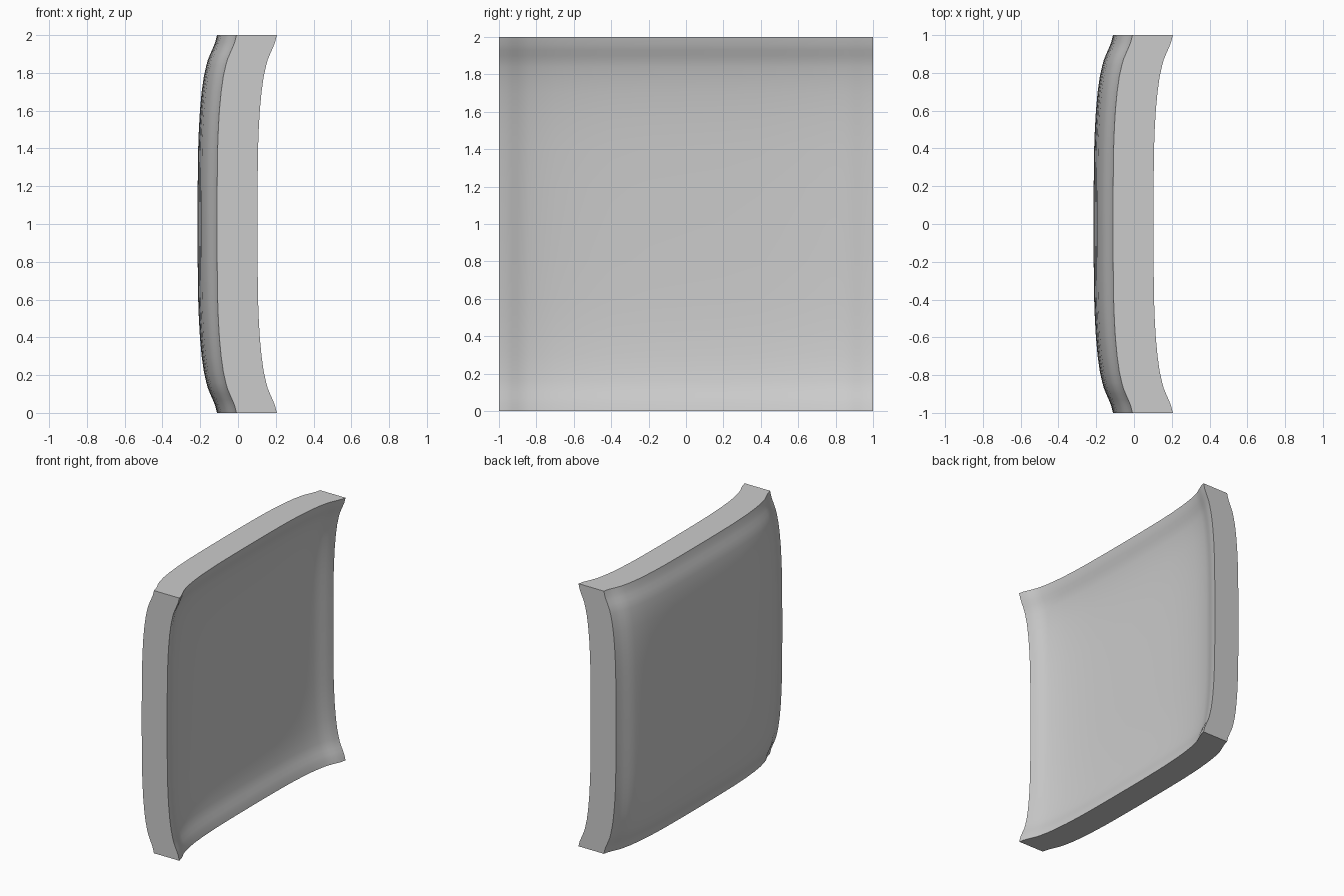
import bpy
import bmesh
from mathutils import Vector

cube = bpy.data.objects.get("Cube")
if cube:
    bpy.data.objects.remove(cube, do_unlink=True)

THICKNESS = 0.214
CORNER_X = 0.206
SAG = 0.103

# Half profile from the centre to the rim: distance, share of the sag
PROFILE = [(0, 1), (0.2, 0.995), (0.4, 0.97), (0.5, 0.935), (0.6, 0.88),
           (0.7, 0.79), (0.78, 0.68), (0.84, 0.55), (0.87, 0.47), (0.9, 0.35),
           (0.93, 0.22), (0.96, 0.1), (1, 0)]
STEPS = len(PROFILE) - 1


def bend(t):
    """Map an even grid coordinate to its position and sag."""
    place, share = PROFILE[round(abs(t) * STEPS)]
    return (place if t > 0 else -place), share * SAG


# Plain grey material
grey = bpy.data.materials.new("plain grey")
grey.use_nodes = True
colour = (0.6, 0.6, 0.6, 1)
grey.diffuse_color = colour
grey.node_tree.nodes["Principled BSDF"].inputs["Base Color"].default_value = colour

# Dished sheet, sagging along both directions
bm = bmesh.new()
bmesh.ops.create_grid(bm, x_segments=2 * STEPS, y_segments=2 * STEPS, size=1)
for v in bm.verts:
    y, sag_y = bend(v.co.x)
    z, sag_z = bend(v.co.y)
    v.co = (CORNER_X - sag_y - sag_z, y, z + 1)

# Thicken straight back so the rim stays flat on all four sides
back = bmesh.ops.extrude_face_region(bm, geom=bm.faces[:], use_keep_orig=True)
moved = [g for g in back["geom"] if isinstance(g, bmesh.types.BMVert)]
bmesh.ops.translate(bm, verts=moved, vec=Vector((-THICKNESS, 0, 0)))
bmesh.ops.recalc_face_normals(bm, faces=bm.faces[:])

mesh = bpy.data.meshes.new("curved_panel")
bm.to_mesh(mesh)
bm.free()
mesh.materials.append(grey)
panel = bpy.data.objects.new("curved_panel", mesh)
bpy.context.collection.objects.link(panel)

# Smooth faces, crisp rim
bpy.ops.object.select_all(action="DESELECT")
panel.select_set(True)
bpy.context.view_layer.objects.active = panel
bpy.ops.object.shade_smooth_by_angle(angle=0.6)
